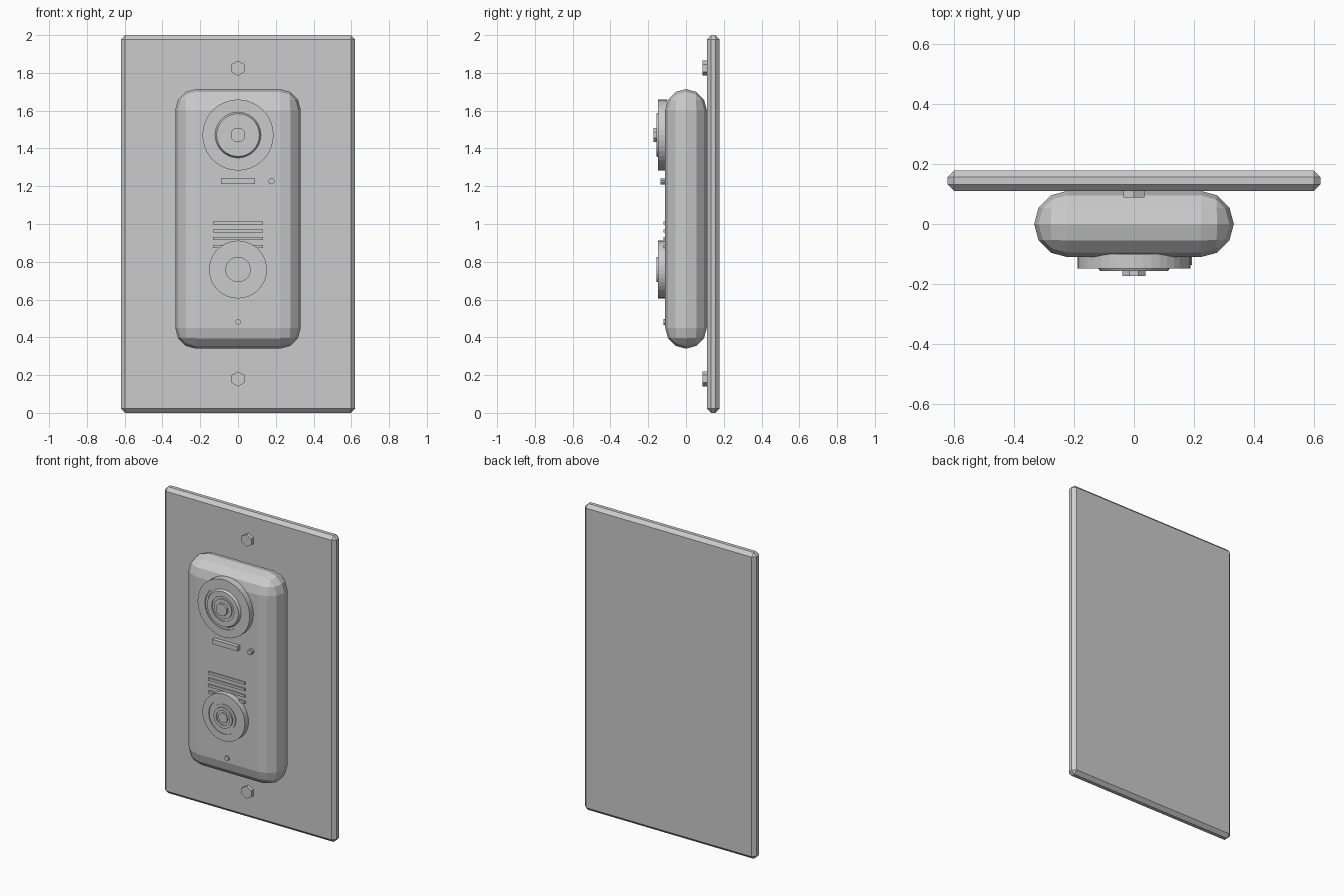
import bpy, bmesh, math
from mathutils import Matrix, Vector

cube = bpy.data.objects.get("Cube")
if cube:
    bpy.data.objects.remove(cube, do_unlink=True)

grey = bpy.data.materials.new("plain grey")
grey.use_nodes = True
COLOUR = (0.6, 0.6, 0.6, 1)
grey.diffuse_color = COLOUR
grey.node_tree.nodes["Principled BSDF"].inputs["Base Color"].default_value = COLOUR


def finish(name, bm):
    bmesh.ops.recalc_face_normals(bm, faces=bm.faces)
    mesh = bpy.data.meshes.new(name)
    bm.to_mesh(mesh)
    bm.free()
    mesh.materials.append(grey)
    obj = bpy.data.objects.new(name, mesh)
    bpy.context.collection.objects.link(obj)
    return obj


def box(name, width, height, y0, y1, z, bevel=0, segments=1):
    """Box centred on x = 0, running from y0 to y1, with optional rounded edges."""
    bm = bmesh.new()
    bmesh.ops.create_cube(bm, size=1)
    bmesh.ops.scale(bm, vec=(width, abs(y1 - y0), height), verts=bm.verts)
    bmesh.ops.translate(bm, vec=(0, (y0 + y1) / 2, z), verts=bm.verts)
    obj = finish(name, bm)
    if bevel:
        mod = obj.modifiers.new("Rounded edges", 'BEVEL')
        mod.width, mod.segments = bevel, segments
    return obj


def turned(name, profile, x, z, sides=40, phase=0):
    """Revolve (radius, y) points about an axis along y; phase is in sides."""
    bm = bmesh.new()
    points = [(0, profile[0][1]), *profile, (0, profile[-1][1])]
    verts = [bm.verts.new((0, y, r)) for r, y in points]
    edges = [bm.edges.new(pair) for pair in zip(verts, verts[1:])]
    bmesh.ops.spin(bm, geom=verts + edges, cent=(0, 0, 0), axis=(0, 1, 0),
                   angle=math.tau, steps=sides, use_merge=True)
    bmesh.ops.remove_doubles(bm, verts=bm.verts, dist=0.0001)
    bm.transform(Matrix.Translation((x, 0, z))
                 @ Matrix.Rotation(phase * math.tau / sides, 4, 'Y'))
    return finish(name, bm)


# Wall plate and rounded body
box("wall_plate", 1.24, 2.0, 0.11, 0.178, 1.0, 0.022)
box("body", 0.664, 1.374, -0.11, 0.11, 1.027, 0.1098, 3)

# Thin rectangular trim in front of the body
bm = bmesh.new()
bmesh.ops.create_grid(bm, x_segments=1, y_segments=1, size=0.5)
bmesh.ops.scale(bm, vec=(0.622, 1.334, 1), verts=bm.verts)
panel = bm.faces[:]
bmesh.ops.inset_region(bm, faces=panel, thickness=0.016)
bmesh.ops.delete(bm, geom=panel, context='FACES')
bmesh.ops.rotate(bm, verts=bm.verts, cent=(0, 0, 0),
                 matrix=Matrix.Rotation(math.pi / 2, 3, 'X'))
bmesh.ops.translate(bm, vec=(0, -0.126, 1.024), verts=bm.verts)
trim = finish("trim_frame", bm)
mod = trim.modifiers.new("Thickness", 'SOLIDIFY')
mod.thickness, mod.offset = 0.023, 0

# Camera: stepped rings around a small faceted lens
turned("camera_rings", [
    (0.188, -0.1), (0.188, -0.148), (0.135, -0.148), (0.135, -0.142),
    (0.121, -0.142), (0.113, -0.157), (0.08, -0.157), (0.08, -0.15),
    (0.064, -0.15), (0.064, -0.157)], 0, 1.471)
turned("camera_lens", [(0.041, -0.15), (0.041, -0.173)], 0, 1.471, 8, 0.5)

# Call button with concentric steps
turned("button_rings", [
    (0.153, -0.1), (0.153, -0.148), (0.108, -0.148), (0.108, -0.142),
    (0.085, -0.142), (0.085, -0.148), (0.067, -0.148), (0.067, -0.157),
    (0.048, -0.157), (0.048, -0.15), (0.032, -0.15), (0.032, -0.157)],
    0, 0.759)

# Indicator bar, sensor and microphone
box("indicator_bar", 0.18, 0.03, -0.1, -0.136, 1.226)
turned("light_sensor", [(0.016, -0.1), (0.016, -0.136)], 0.177, 1.226, 10)
turned("microphone", [(0.015, -0.1), (0.015, -0.12)], 0, 0.481, 10)

# Speaker grille slats
for i in range(4):
    box(f"grille_slat_{i + 1}", 0.264, 0.016, -0.1, -0.12, 1.005 - i * 0.0415)

# Hexagonal plate screws
for name, z in (("upper_screw", 1.825), ("lower_screw", 0.18)):
    turned(name, [(0.04, 0.12), (0.04, 0.088)], 0, z, 6)
